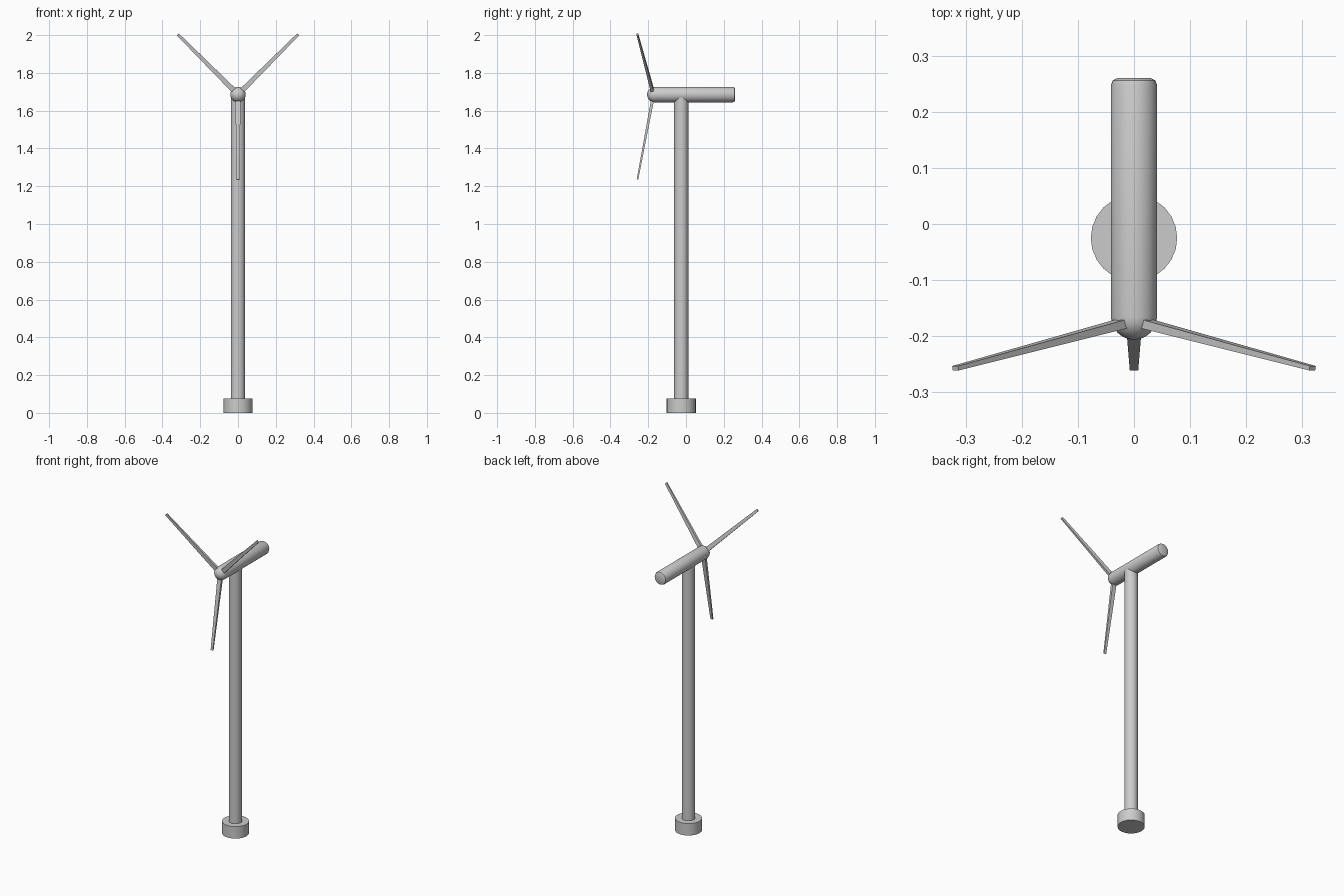
import bpy, bmesh, math
from mathutils import Matrix, Vector

if "Cube" in bpy.data.objects:
    bpy.data.objects.remove(bpy.data.objects["Cube"])


def finish(bm, name, smooth=True):
    bmesh.ops.recalc_face_normals(bm, faces=bm.faces)
    mesh = bpy.data.meshes.new(name)
    bm.to_mesh(mesh)
    bm.free()
    obj = bpy.data.objects.new(name, mesh)
    bpy.context.collection.objects.link(obj)
    if smooth:
        bpy.ops.object.select_all(action='DESELECT')
        obj.select_set(True)
        bpy.context.view_layer.objects.active = obj
        bpy.ops.object.shade_smooth_by_angle(angle=math.radians(35))
    return obj


def lathe(name, profile, matrix, sides=24):
    """Revolve (radius, height) points about z, then place with matrix."""
    bm = bmesh.new()
    verts = [bm.verts.new((r, 0, h)) for r, h in profile]
    edges = [bm.edges.new(p) for p in zip(verts, verts[1:])]
    bmesh.ops.spin(bm, geom=verts + edges, axis=(0, 0, 1), cent=(0, 0, 0),
                   angle=math.tau, steps=sides, use_duplicate=False)
    bmesh.ops.remove_doubles(bm, verts=bm.verts, dist=1e-5)
    bm.transform(matrix)
    return finish(bm, name)


AXIS_Y = -0.025   # tower axis
HUB_Y = -0.165    # front end of the nacelle
HUB_Z = 1.685

# Foundation and tower
place = Matrix.Translation((0, AXIS_Y, 0))
lathe("foundation", [(0, 0), (0.077, 0), (0.077, 0.075), (0, 0.075)], place)
lathe("tower", [(0, 0.07), (0.038, 0.07), (0.038, 1.67), (0, 1.67)], place)

# Nacelle: tube along y with domed nose and chamfered tail
R = 0.041
dome = [(R * math.sin(a), -R * math.cos(a))
        for a in (i * math.pi / 16 for i in range(9))]
tail = [(R, 0.413), (0.038, 0.421), (0.030, 0.425), (0, 0.425)]
lathe("nacelle", dome + tail,
      Matrix.Translation((0, HUB_Y, HUB_Z)) @ Matrix.Rotation(-math.pi / 2, 4, 'X'))

# Blades: tapered bars leaning forward, one down and two up at 45 degrees
lean = math.atan2(0.085, 0.45)
length = math.hypot(0.085, 0.45)
for name, angle in (("blade_right", 45), ("blade_left", -45), ("blade_bottom", 180)):
    bm = bmesh.new()
    bmesh.ops.create_cube(bm, size=1)
    for v in bm.verts:
        tip = v.co.z > 0
        w, t = (0.015, 0.008) if tip else (0.028, 0.016)
        v.co = Vector((v.co.x * w, v.co.y * t, length if tip else 0.02))
    bm.transform(Matrix.Translation((0, HUB_Y - 0.007, HUB_Z))
                 @ Matrix.Rotation(math.radians(angle), 4, 'Y')
                 @ Matrix.Rotation(lean, 4, 'X'))
    finish(bm, name, smooth=False)
